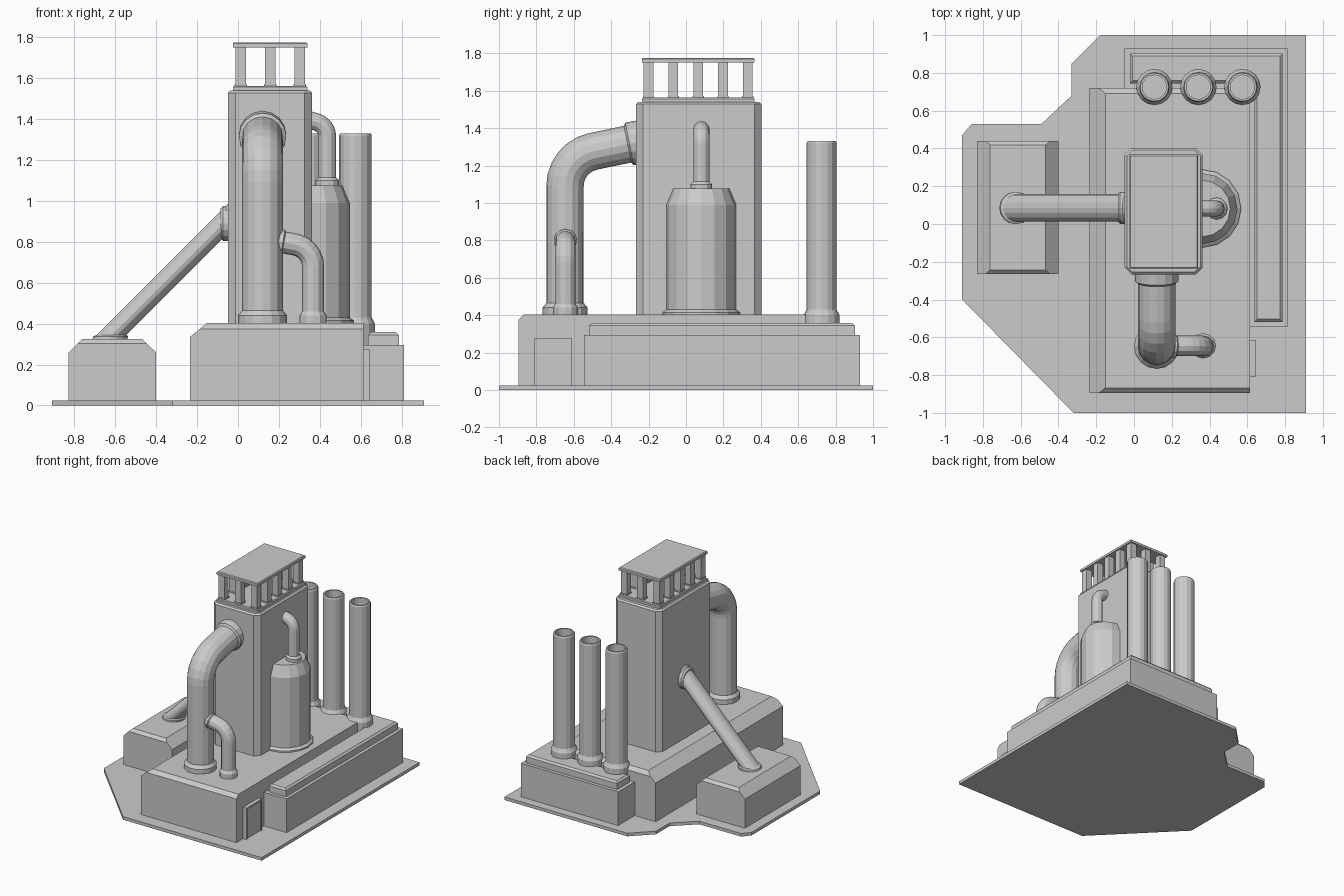
import bpy, bmesh, math
from mathutils import Vector

if "Cube" in bpy.data.objects:
    bpy.data.objects.remove(bpy.data.objects["Cube"])

grey = bpy.data.materials.new("plain grey")
grey.diffuse_color = (0.6, 0.6, 0.6, 1)
grey.use_nodes = True
grey.node_tree.nodes["Principled BSDF"].inputs["Base Color"].default_value = grey.diffuse_color
UP = Vector((0, 0, 1))


def finish(name, bm):
    bmesh.ops.recalc_face_normals(bm, faces=bm.faces[:])
    me = bpy.data.meshes.new(name)
    bm.to_mesh(me)
    bm.free()
    me.materials.append(grey)
    ob = bpy.data.objects.new(name, me)
    bpy.context.collection.objects.link(ob)
    return ob


def prism(name, pts, z0, z1, top_bevel=0.0, cuts=()):
    """Extruded outline; optional bevelled top rim and slanted plane cuts (point, normal)."""
    bm = bmesh.new()
    face = bm.faces.new([bm.verts.new((x, y, z0)) for x, y in pts])
    ext = bmesh.ops.extrude_face_region(bm, geom=[face], use_keep_orig=True)["geom"]
    verts = [g for g in ext if isinstance(g, bmesh.types.BMVert)]
    bmesh.ops.translate(bm, verts=verts, vec=(0, 0, z1 - z0))
    bmesh.ops.recalc_face_normals(bm, faces=bm.faces[:])
    if top_bevel:
        rim = [e for e in bm.edges if all(v.co.z > z1 - 1e-4 for v in e.verts)]
        bmesh.ops.bevel(bm, geom=rim, offset=top_bevel, segments=1, affect='EDGES')
    for co, no in cuts:
        res = bmesh.ops.bisect_plane(bm, geom=bm.verts[:] + bm.edges[:] + bm.faces[:],
                                     plane_co=co, plane_no=no, clear_outer=True)
        edges = [g for g in res["geom_cut"] if isinstance(g, bmesh.types.BMEdge)]
        bmesh.ops.edgeloop_fill(bm, edges=edges)
    return finish(name, bm)


def rect(x0, x1, y0, y1, c=0.0):
    if not c:
        return [(x0, y0), (x1, y0), (x1, y1), (x0, y1)]
    return [(x0 + c, y0), (x1 - c, y0), (x1, y0 + c), (x1, y1 - c),
            (x1 - c, y1), (x0 + c, y1), (x0, y1 - c), (x0, y0 + c)]


def pipe(name, base, axis, path, n=16, tangent=None):
    """Sweep circles along (u, z, radius) stations in the vertical plane through axis."""
    ax = Vector((axis[0], axis[1], 0))
    side = ax.cross(UP)
    pos = [Vector((base[0], base[1], 0)) + ax * u + UP * z for u, z, r in path]
    bm = bmesh.new()
    rings = []
    for i, p in enumerate(pos):
        if tangent:
            t = tangent
        else:
            before = (p - pos[i - 1]).normalized() if i else Vector()
            after = (pos[i + 1] - p).normalized() if i < len(pos) - 1 else Vector()
            t = (before + after).normalized()
        up, r = side.cross(t), path[i][2]
        rings.append([bm.verts.new(p + side * r * math.cos(a) + up * r * math.sin(a))
                      for a in (2 * math.pi * k / n for k in range(n))])
    for a, b in zip(rings, rings[1:]):
        for k in range(n):
            bm.faces.new((a[k], a[k - 1], b[k - 1], b[k]))
    bm.faces.new(rings[0])
    bm.faces.new(rings[-1])
    return finish(name, bm)


def bend(z, R, turn, r, steps=6):
    """Stations of an elbow that starts upright at u = 0, height z."""
    return [(R - R * math.cos(a), z + R * math.sin(a), r)
            for a in (math.radians(turn) * i / steps for i in range(steps + 1))]


# ground slab
prism("ground_slab", [(-0.32, -1), (0.91, -1), (0.91, 1), (-0.18, 1), (-0.33, 0.85), (-0.33, 0.68),
                      (-0.49, 0.53), (-0.86, 0.53), (-0.91, 0.47), (-0.91, -0.40)], 0, 0.025)

# main hall and side shed with sloped roof edges
prism("main_hall", rect(-0.235, 0.613, -0.895, 0.72), 0.02, 0.403, cuts=[
    ((-0.235, 0, 0.335), (-0.068, 0, 0.083)),
    ((0, -0.895, 0.375), (0, -0.028, 0.028)),
    ((0, 0.72, 0.375), (0, 0.028, 0.028))])
prism("side_shed", rect(-0.83, -0.40, -0.265, 0.44), 0.02, 0.325, cuts=[
    ((-0.83, 0, 0.258), (-0.067, 0, 0.068)),
    ((-0.40, 0, 0.258), (0.067, 0, 0.068)),
    ((0, -0.265, 0.303), (0, -0.022, 0.022)),
    ((0, 0.44, 0.303), (0, 0.022, 0.022))])

# L-shaped annex and its raised roof
prism("annex", [(0.60, -0.545), (0.813, -0.545), (0.813, 0.93), (-0.05, 0.93),
                (-0.05, 0.70), (0.60, 0.70)], 0.02, 0.295)
prism("annex_roof", [(0.637, -0.518), (0.787, -0.518), (0.787, 0.903), (-0.022, 0.903),
                     (-0.022, 0.745), (0.637, 0.745)], 0.29, 0.358, 0.014)

# door with a frame and recessed panel
prism("door_panel", rect(0.60, 0.635, -0.80, -0.62), 0.02, 0.268)
for y in (-0.81, -0.625):
    prism("door_jamb", rect(0.60, 0.643, y, y + 0.012), 0.02, 0.277)
prism("door_lintel", rect(0.60, 0.643, -0.80, -0.62), 0.265, 0.277)

# tower and open top
prism("tower", rect(-0.05, 0.363, -0.267, 0.403, 0.037), 0.39, 1.54, 0.012)
prism("lantern_floor", rect(-0.025, 0.34, -0.235, 0.367), 1.53, 1.563, 0.006)
prism("lantern_roof", rect(-0.025, 0.34, -0.235, 0.367), 1.752, 1.776, 0.006)
for i in range(3):
    for j in range(5):
        if i in (0, 2) or j in (0, 4):
            x, y = 0.013 + 0.1445 * i, -0.2 + 0.1325 * j
            prism("lantern_post", rect(x - 0.026, x + 0.026, y - 0.026, y + 0.026), 1.56, 1.755)
            prism("post_foot", rect(x - 0.03, x + 0.03, y - 0.03, y + 0.03), 1.56, 1.572)

# large bent pipe, with collars at both ends
pipe("large_pipe", (0.12, -0.647), (0, 1),
     [(0, 0.39, 0.12), (0, 0.44, 0.12), (0, 0.465, 0.1)] + bend(1.09, 0.19, 78, 0.1) +
     [(0.335, 1.314, 0.1), (0.345, 1.316, 0.116), (0.40, 1.326, 0.116)])

# small branch pipe
pipe("branch_pipe", (0.367, -0.645), (-1, 0),
     [(0, 0.39, 0.067), (0, 0.44, 0.067), (0, 0.46, 0.054)] + bend(0.68, 0.11, 84, 0.054) +
     [(0.142, 0.797, 0.054), (0.147, 0.798, 0.062), (0.19, 0.803, 0.062)], 12)

# tank and its outlet pipe
pipe("tank", (0.36, 0.082), (1, 0),
     [(0, 0.39, 0.207), (0, 0.415, 0.207), (0, 0.43, 0.187), (0, 0.99, 0.187), (0, 1.077, 0.15)],
     16, UP)
pipe("tank_pipe", (0.437, 0.082), (-1, 0),
     [(0, 1.06, 0.058), (0, 1.1, 0.058), (0, 1.115, 0.043)] + bend(1.315, 0.075, 75, 0.043) +
     [(0.12, 1.405, 0.043)], 12)

# three hollow chimneys
for i in range(3):
    pipe(f"chimney_{i + 1}", (0.108 + 0.233 * i, 0.725), (1, 0),
         [(0, 0.29, 0.096), (0, 0.40, 0.096), (0, 0.43, 0.08), (0, 1.32, 0.08),
          (0, 1.33, 0.075), (0, 1.33, 0.064), (0, 1.18, 0.064)], 16, UP)

# slanted chute from the shed to the tower
pipe("chute", (-0.618, 0.085), (1, 0),
     [(-0.01, 0.32, 0.085), (-0.005, 0.338, 0.085), (0, 0.345, 0.073), (0.655, 1.0, 0.073)], 16, UP)
pipe("chute_collar", (0, 0.085), (1, 0),
     [(-0.085, 0.89, 0.074), (-0.073, 0.89, 0.085), (-0.03, 0.89, 0.085)])
